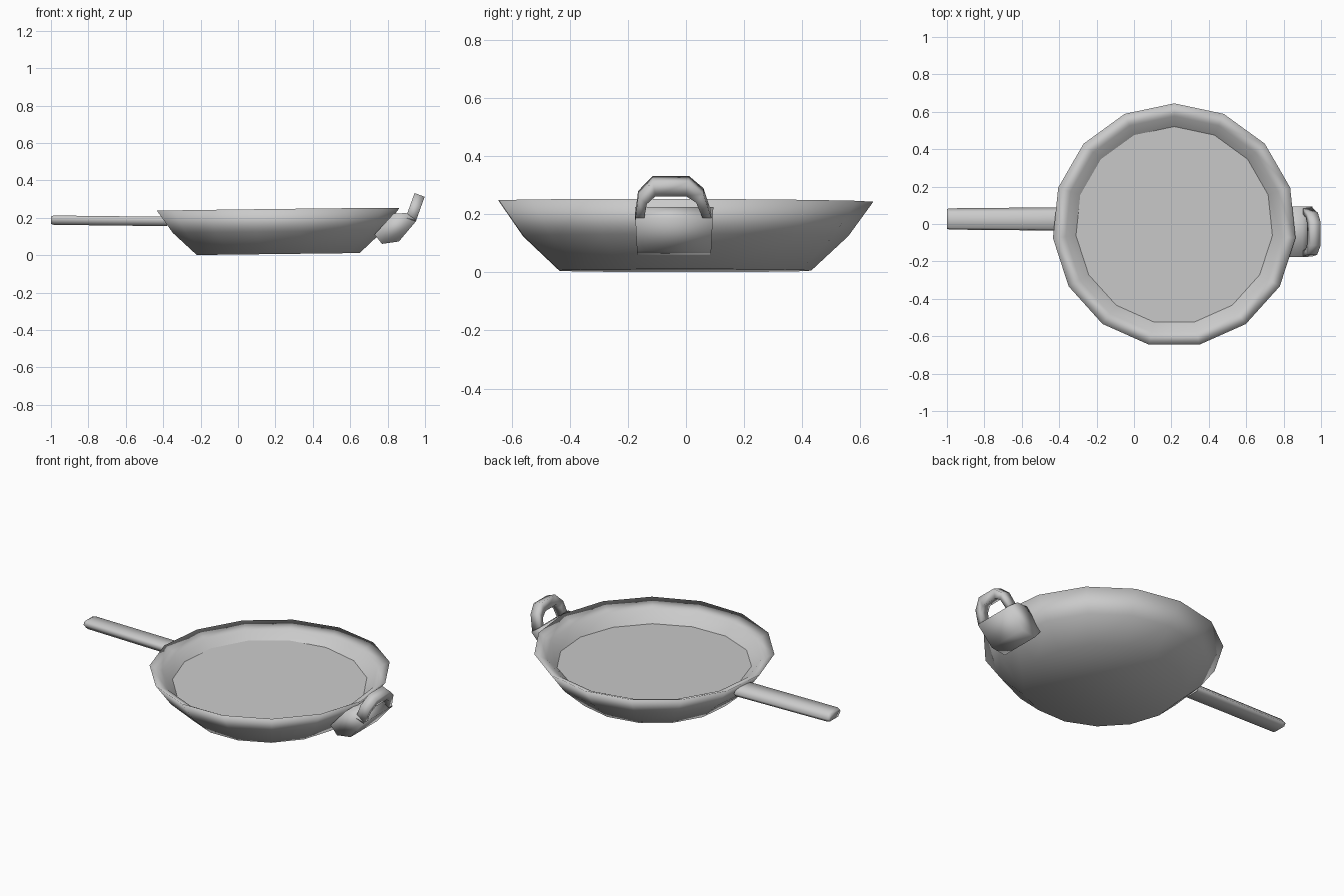
import bpy, bmesh, math

old = bpy.data.objects.get("Cube")
if old:
    bpy.data.objects.remove(old, do_unlink=True)

# One grey metal for the whole pan
metal = bpy.data.materials.new("grey metal")
metal.use_nodes = True
GREY = (0.59, 0.59, 0.59, 1)
metal.diffuse_color = GREY
metal.node_tree.nodes["Principled BSDF"].inputs["Base Color"].default_value = GREY

SIDES = 15
CENTRE_X, CENTRE_Y = 0.215, -0.007


def finish(name, bm, angle):
    """Turn a bmesh into a shaded object."""
    bmesh.ops.recalc_face_normals(bm, faces=bm.faces)
    mesh = bpy.data.meshes.new(name)
    bm.to_mesh(mesh)
    bm.free()
    mesh.materials.append(metal)
    ob = bpy.data.objects.new(name, mesh)
    bpy.context.collection.objects.link(ob)
    bpy.ops.object.select_all(action='DESELECT')
    ob.select_set(True)
    bpy.context.view_layer.objects.active = ob
    bpy.ops.object.shade_smooth_by_angle(angle=math.radians(angle))
    return ob


def loft(bm, rings):
    """Bridge rings of points with quads and cap both ends."""
    loops = [[bm.verts.new(p) for p in ring] for ring in rings]
    for a, b in zip(loops, loops[1:]):
        for i in range(len(a)):
            j = (i + 1) % len(a)
            bm.faces.new((a[i], a[j], b[j], b[i]))
    bm.faces.new(loops[0])
    bm.faces.new(loops[-1])


def pan_ring(r, z, tilt_x, tilt_y):
    """Polygon ring round the pan centre, one corner at the back."""
    ring = []
    for i in range(SIDES):
        a = math.pi / 2 + i * math.tau / SIDES
        x, y = r * math.cos(a), r * math.sin(a)
        ring.append((CENTRE_X + x, CENTRE_Y + y, z + tilt_x * x + tilt_y * y))
    return ring


# Pan: outer wall up to the rim, inner wall down to the cooking surface
profile = [(0.438, 0.006, 0.012, 0), (0.566, 0.125, 0.012, 0), (0.652, 0.245, 0.012, -0.003),
           (0.583, 0.212, 0.004, 0.004), (0.528, 0.161, -0.014, 0.02)]
bm = bmesh.new()
loft(bm, [pan_ring(*row) for row in profile])
pan = finish("pan", bm, 180)
pan.data.polygons[-1].use_smooth = False  # flat cooking surface

# Long handle: flattened, slightly skewed six-sided bar with a chamfered end
section = [(0.058, -0.006), (0.035, 0.025), (-0.048, 0.025)]
section += [(-y, -z) for y, z in section]
bm = bmesh.new()
loft(bm, [[(x, 0.027 + y * wide, mid + z * tall) for y, z in section]
          for x, wide, tall, mid in [(-1.0, 0.92, 0.8, 0.187), (-0.985, 0.98, 1, 0.187),
                                     (-0.38, 1.08, 1, 0.18)]])
finish("long_handle", bm, 75)

# Bracket joining the grip to the wall, a little narrower underneath
outline = [(0.73, 0.11), (0.77, 0.06), (0.86, 0.073), (0.955, 0.185), (0.9, 0.225), (0.832, 0.222)]
bm = bmesh.new()
loft(bm, [[(x, -0.041 + s * (0.124 + 0.05 * z), z) for x, z in outline] for s in (-1, 1)])
finish("grip_bracket", bm, 100)

# Arched grip leaning outward, a rectangular section along the arch
outer = [(-0.175, 0.19), (-0.165, 0.27), (-0.115, 0.322), (0.01, 0.322), (0.06, 0.28), (0.09, 0.19)]
inner = [(-0.145, 0.19), (-0.135, 0.245), (-0.105, 0.272), (0.0, 0.272), (0.035, 0.25), (0.06, 0.19)]


def lean(y, z, side):
    return (0.927 + 0.36 * (z - 0.2) + 0.027 * side, y, z - 0.01 * side)


bm = bmesh.new()
loft(bm, [[lean(*o, 1), lean(*o, -1), lean(*i, -1), lean(*i, 1)] for o, i in zip(outer, inner)])
finish("arched_grip", bm, 100)
